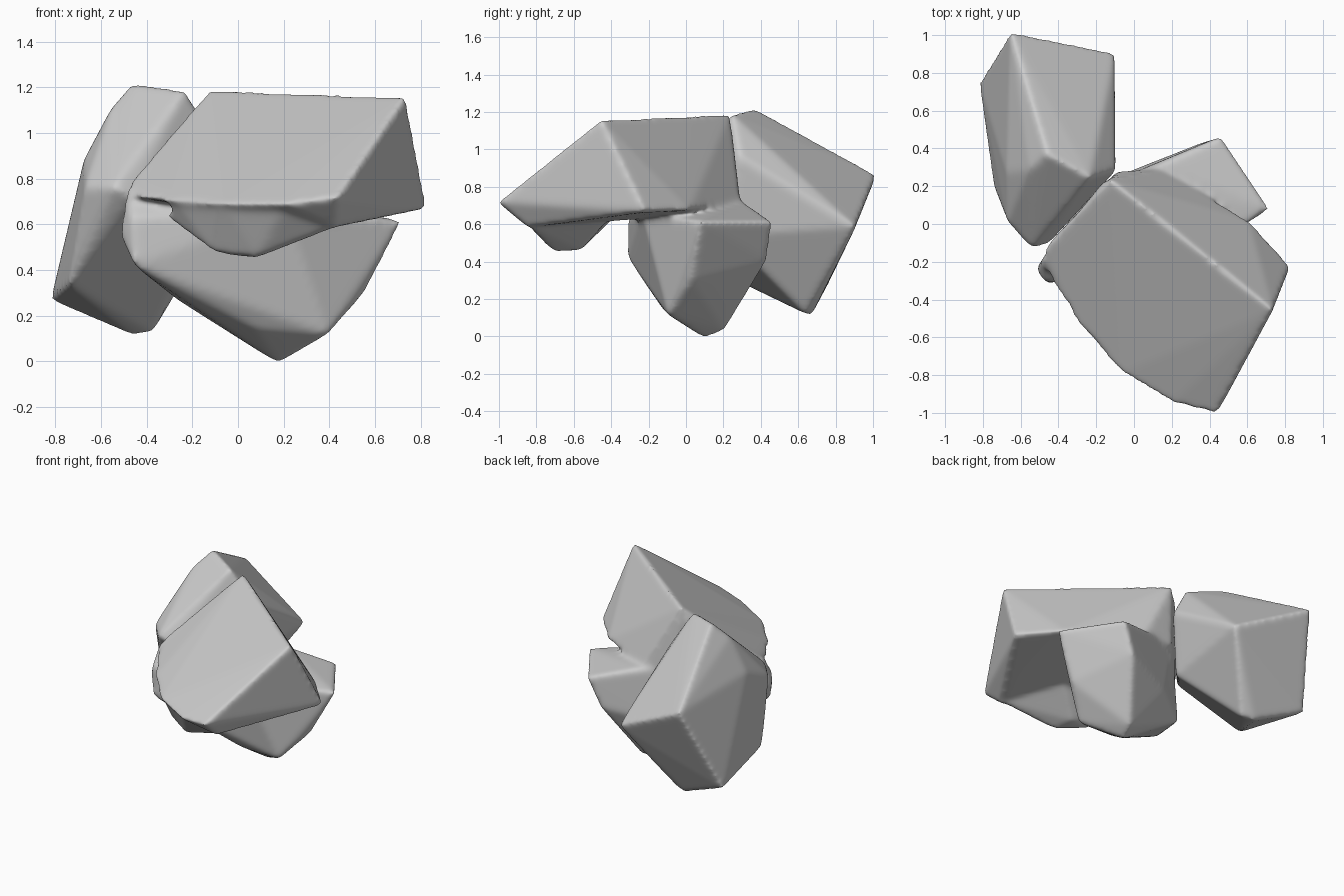
import bpy, bmesh
from mathutils import Vector


def add_hull(me_bm, corners, grow):
    """Add a convex chunk, corners pushed out to make up for the rounding."""
    pts = [Vector(c) for c in corners]
    mid = sum(pts, Vector()) / len(pts)
    bm = bmesh.new()
    for p in pts:
        bm.verts.new(p + (p - mid).normalized() * grow)
    bmesh.ops.convex_hull(bm, input=bm.verts)
    loose = [v for v in bm.verts if not v.link_faces]
    bmesh.ops.delete(bm, geom=loose, context='VERTS')
    bmesh.ops.recalc_face_normals(bm, faces=bm.faces)
    tmp = bpy.data.meshes.new("tmp")
    bm.to_mesh(tmp)
    bm.free()
    me_bm.from_mesh(tmp)
    bpy.data.meshes.remove(tmp)


def rock(name, *hulls, grow=0.022):
    """Fuse one or more chunks into a softened, worn stone."""
    bm = bmesh.new()
    for h in hulls:
        add_hull(bm, h, grow)
    me = bpy.data.meshes.new(name)
    bm.to_mesh(me)
    bm.free()
    ob = bpy.data.objects.new(name, me)
    bpy.context.collection.objects.link(ob)
    # even mesh, then smoothing rounds edges and corners
    rm = ob.modifiers.new("remesh", 'REMESH')
    rm.mode = 'VOXEL'
    rm.voxel_size = 0.013
    rm.use_smooth_shade = True
    sm = ob.modifiers.new("soften", 'SMOOTH')
    sm.factor = 0.5
    sm.iterations = 24
    return ob


# Tall leaning stone at the back left
rock("back_stone", [
    (-0.46, 0.37, 1.20), (-0.24, 0.25, 1.17), (-0.65, 1.00, 0.86),
    (-0.11, 0.89, 0.59), (-0.11, 0.29, 0.95), (-0.46, 0.66, 0.13),
    (-0.38, 0.63, 0.14), (-0.81, 0.74, 0.28), (-0.73, 0.20, 0.35),
    (-0.54, -0.11, 0.76), (-0.66, 0.03, 0.76), (-0.66, 0.28, 0.87),
    (-0.46, -0.09, 0.72), (-0.19, 0.23, 0.55), (-0.55, 0.29, 1.09),
])

# Wide top slab, the heavy lip under its front edge,
# the pointed lower stone, and the end where slab and lower stone join
slab = [
    (0.72, -0.45, 1.15), (0.14, 0.03, 1.14), (-0.12, 0.22, 1.18),
    (0.43, -0.99, 0.72), (0.20, -0.93, 0.69), (-0.06, -0.77, 0.69),
    (-0.26, -0.55, 0.70), (-0.43, -0.28, 0.72), (-0.46, -0.14, 0.78),
    (0.81, -0.22, 0.67), (0.59, 0.01, 0.68), (0.14, 0.27, 0.72),
    (-0.08, 0.26, 0.72), (0.42, -0.83, 0.59), (-0.10, 0.10, 0.66),
]
lip = [
    (0.20, -0.90, 0.69), (-0.06, -0.75, 0.69), (-0.26, -0.53, 0.70),
    (0.42, -0.83, 0.59), (0.08, -0.70, 0.47), (0.05, -0.57, 0.48),
    (-0.09, -0.60, 0.49), (-0.30, -0.40, 0.63), (0.25, -0.42, 0.64),
    (0.00, -0.45, 0.78),
]
lower = [
    (0.70, 0.08, 0.61), (0.45, 0.45, 0.61), (0.36, 0.42, 0.41),
    (0.17, 0.10, 0.01), (0.20, 0.20, 0.05), (0.38, -0.09, 0.13),
    (0.08, -0.11, 0.16), (0.54, 0.03, 0.31), (-0.44, -0.30, 0.42),
    (-0.45, -0.30, 0.62), (-0.50, -0.23, 0.55), (-0.47, -0.18, 0.76),
    (-0.25, 0.12, 0.28), (0.02, 0.23, 0.72), (0.15, 0.30, 0.70),
    (-0.14, 0.20, 0.75), (-0.02, 0.26, 0.35), (0.20, -0.22, 0.65),
]
join = [
    (-0.16, 0.22, 1.10), (-0.46, -0.16, 0.77), (-0.49, -0.22, 0.55),
    (-0.13, 0.21, 0.50), (-0.25, 0.11, 0.30), (-0.42, -0.28, 0.45),
    (0.00, 0.10, 0.90), (0.15, 0.00, 0.60), (-0.32, 0.02, 0.93),
]
rock("front_stone", slab, lip, lower, join)
